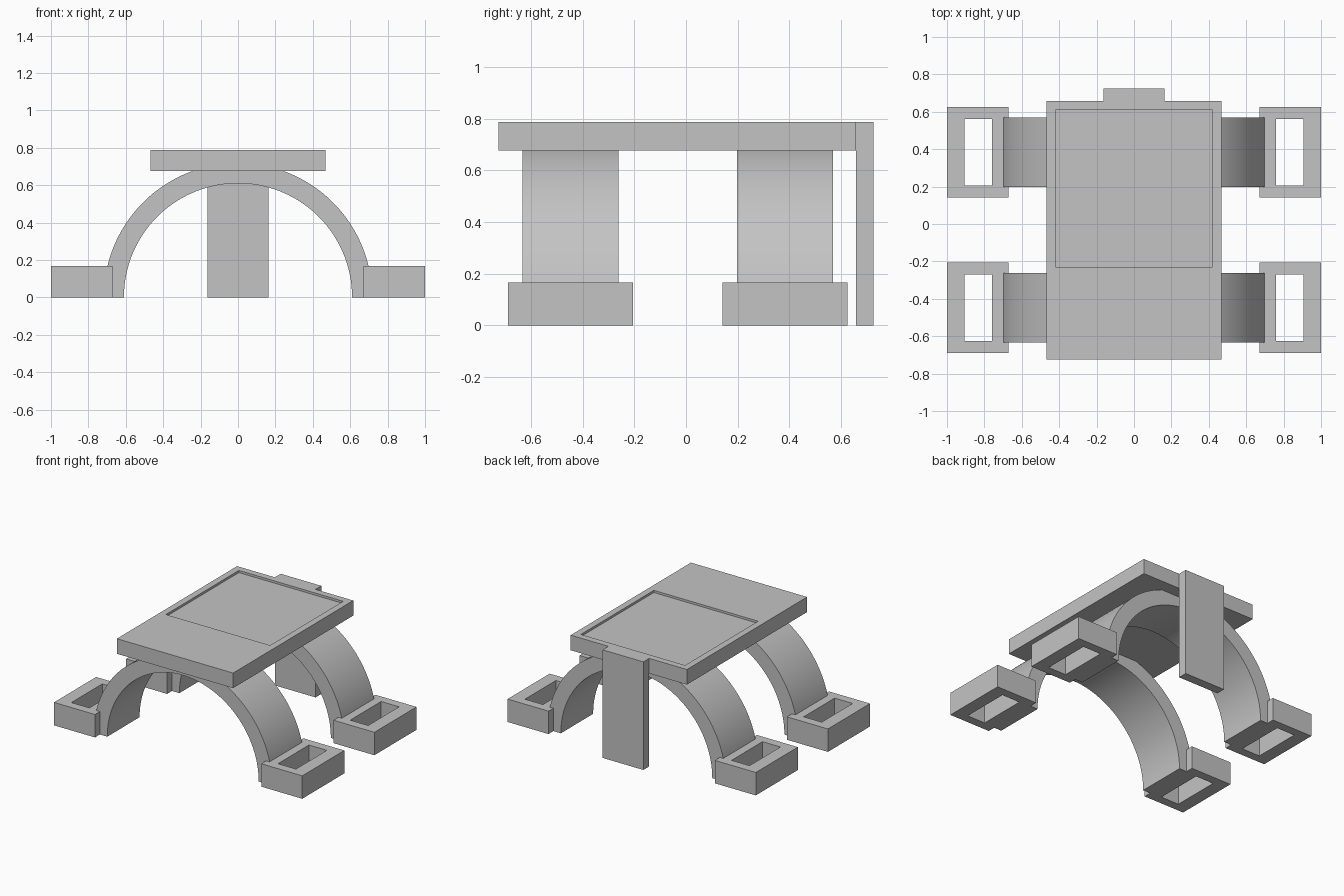
import bpy, bmesh, math

cube = bpy.data.objects.get("Cube")
if cube:
    bpy.data.objects.remove(cube, do_unlink=True)

grey = bpy.data.materials.new("plain grey")
grey.use_nodes = True
colour = (0.55, 0.55, 0.55, 1)
grey.diffuse_color = colour
grey.node_tree.nodes["Principled BSDF"].inputs["Base Color"].default_value = colour


def rect(x0, x1, y0, y1, z):
    return [(x0, y0, z), (x1, y0, z), (x1, y1, z), (x0, y1, z)]


def loft(name, loops, cyclic=False):
    """Skin a row of equal point loops, capping the ends or joining them up."""
    bm = bmesh.new()
    rings = [[bm.verts.new(p) for p in loop] for loop in loops]
    pairs = list(zip(rings, rings[1:]))
    if cyclic:
        pairs.append((rings[-1], rings[0]))
    else:
        bm.faces.new(rings[0])
        bm.faces.new(rings[-1])
    for a, b in pairs:
        n = len(a)
        for i in range(n):
            j = (i + 1) % n
            bm.faces.new((a[i], a[j], b[j], b[i]))
    bmesh.ops.recalc_face_normals(bm, faces=bm.faces)
    mesh = bpy.data.meshes.new(name)
    bm.to_mesh(mesh)
    bm.free()
    mesh.materials.append(grey)
    obj = bpy.data.objects.new(name, mesh)
    bpy.context.collection.objects.link(obj)
    return obj


DECK_LOW, DECK_TOP = 0.677, 0.787
DECK_BACK, BACK = 0.658, 0.725

# Deck with a shallow square recess in its top
deck = (-0.468, 0.468, -BACK, DECK_BACK)
recess = (-0.42, 0.42, -0.23, 0.61)
loft("deck", [rect(*deck, DECK_LOW), rect(*deck, DECK_TOP),
              rect(*recess, DECK_TOP), rect(*recess, DECK_TOP - 0.016)])

# Flat support post behind the deck
post = (-0.164, 0.164, DECK_BACK, BACK)
loft("back_post", [rect(*post, 0), rect(*post, DECK_TOP)])

# Half-round arches, each standing in a pair of hollow feet
INNER, OUTER, STEPS = 0.61, 0.718, 96
for end, y in (("front", -0.447), ("back", 0.383)):
    sections = []
    for i in range(STEPS + 1):
        t = math.pi * i / STEPS
        c, s = math.cos(t), math.sin(t)
        sections.append([(r * c, y + d, r * s) for r, d in
                         ((INNER, -0.186), (OUTER, -0.186), (OUTER, 0.186), (INNER, 0.186))])
    arch = loft(end + "_arch", sections)
    bpy.ops.object.select_all(action='DESELECT')
    arch.select_set(True)
    bpy.context.view_layer.objects.active = arch
    bpy.ops.object.shade_smooth_by_angle(angle=math.radians(30))

    for side, sx in (("left", 1), ("right", -1)):
        outer = (0.67 * sx, sx, y - 0.242, y + 0.242)
        hole = (0.76 * sx, 0.905 * sx, y - 0.178, y + 0.178)
        loft(f"{end}_{side}_foot", [rect(*outer, 0), rect(*outer, 0.167),
                                    rect(*hole, 0.167), rect(*hole, 0)], cyclic=True)
